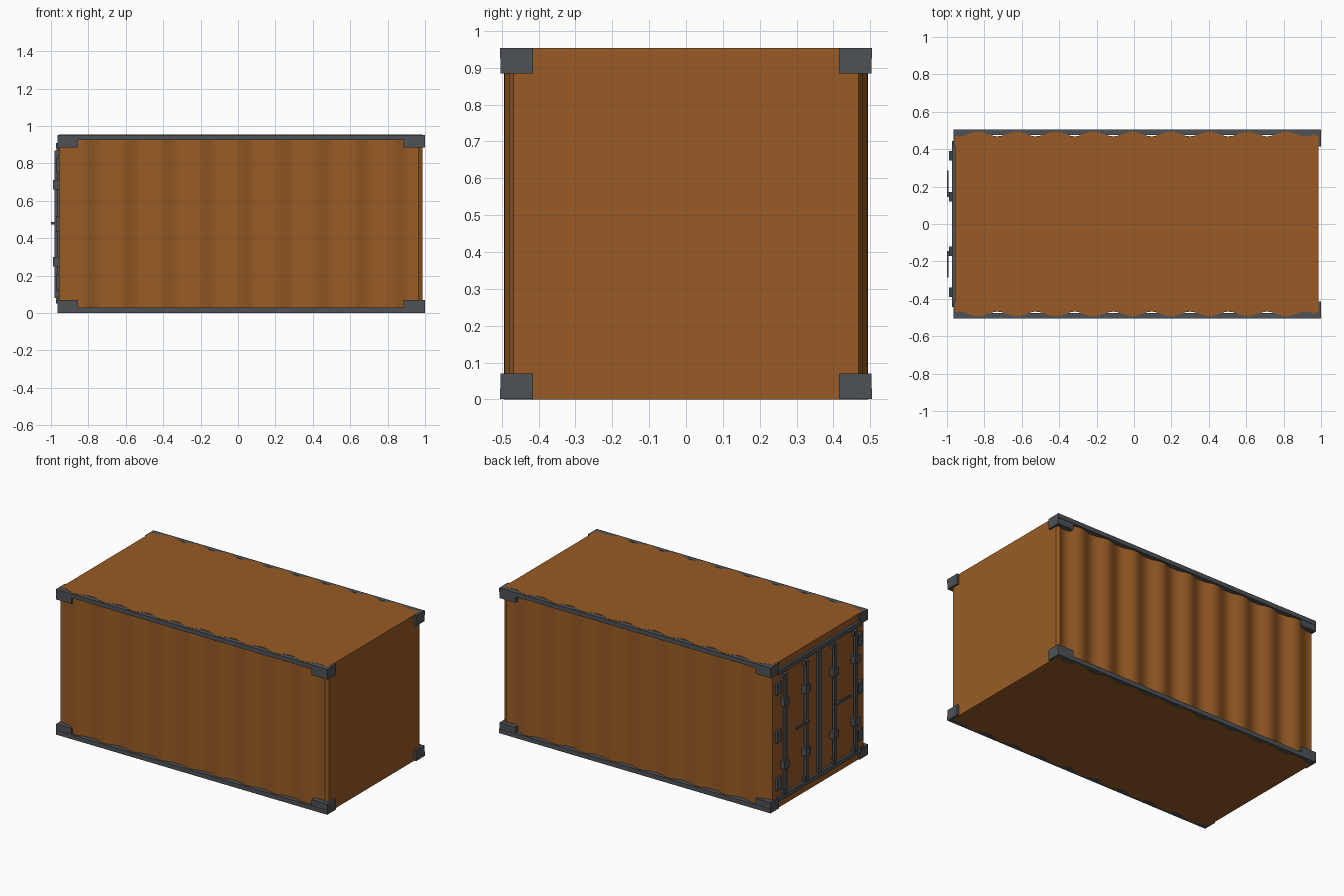
import bpy, bmesh, math
from mathutils import Vector

cube = bpy.data.objects.get("Cube")
if cube:
    bpy.data.objects.remove(cube, do_unlink=True)


def material(name, rgb):
    m = bpy.data.materials.new(name)
    m.use_nodes = True
    m.diffuse_color = (*rgb, 1)
    bsdf = next(n for n in m.node_tree.nodes if n.type == 'BSDF_PRINCIPLED')
    bsdf.inputs["Base Color"].default_value = (*rgb, 1)
    return m


ORANGE = material("rust orange paint", (0.315, 0.105, 0.018))
STEEL = material("dark grey steel", (0.077, 0.084, 0.093))


def add_object(name, bm, mat):
    bmesh.ops.recalc_face_normals(bm, faces=bm.faces)
    mesh = bpy.data.meshes.new(name)
    bm.to_mesh(mesh)
    bm.free()
    mesh.materials.append(mat)
    obj = bpy.data.objects.new(name, mesh)
    bpy.context.collection.objects.link(obj)
    return obj


def box(name, x, y, z, mat=STEEL):
    """Box from (low, high) pairs."""
    bm = bmesh.new()
    bmesh.ops.create_cube(bm, size=1)
    for v in bm.verts:
        v.co = Vector([(a + b) / 2 + c * (b - a) for (a, b), c in zip((x, y, z), v.co)])
    return add_object(name, bm, mat)


def centred(c, size):
    return (c - size / 2, c + size / 2)


HEIGHT, BACK, FAR = 0.954, -0.957, 0.986

# Corrugated body: wavy outline pulled up to the roof
PERIOD, VALLEY = 0.206, -0.73
STEPS = 96


def half_width(x):
    return 0.481 - 0.0125 * math.cos(2 * math.pi * (x - VALLEY) / PERIOD)


xs = [BACK + (FAR - BACK) * i / STEPS for i in range(STEPS + 1)]
outline = [(x, -half_width(x)) for x in xs[:-1]] + [(FAR, -0.468)]
outline += [(x, -y) for x, y in reversed(outline)]
bm = bmesh.new()
base = bm.faces.new([bm.verts.new((x, y, 0)) for x, y in outline])
top = bmesh.ops.extrude_face_region(bm, geom=[base], use_keep_orig=True)["geom"]
bmesh.ops.translate(bm, vec=(0, 0, HEIGHT),
                    verts=[g for g in top if isinstance(g, bmesh.types.BMVert)])
body = add_object("corrugated_body", bm, ORANGE)
bpy.context.view_layer.objects.active = body
body.select_set(True)
bpy.ops.object.shade_smooth_by_angle(angle=math.radians(35))
body.select_set(False)

for side, s in (("left", 1), ("right", -1)):
    # Long edge rails and corner castings
    for level, z_rail, z_block in (("bottom", (0.001, 0.03), (0.001, 0.07)),
                                   ("top", (0.925, 0.953), (0.885, 0.953))):
        box(f"{level}_{side}_rail", (-0.965, 1.0), sorted((s * 0.475, s * 0.505)), z_rail)
        for end, x in (("door_end", (-0.966, -0.855)), ("closed_end", (0.885, 1.0))):
            box(f"{level}_{side}_{end}_corner", x, sorted((s * 0.415, s * 0.503)), z_block)

    # Door hinges
    for i, z in enumerate((0.165, 0.475, 0.79)):
        box(f"{side}_hinge_{i}", (-0.972, BACK + 0.01), centred(s * 0.42, 0.045), centred(z, 0.08))

    # Locking rods with brackets
    for rod, y in (("outer", 0.365), ("inner", 0.145)):
        box(f"{side}_{rod}_lock_rod", (-0.982, -0.966), centred(s * y, 0.022), (0.08, 0.87))
        for i, z in enumerate((0.275, 0.685)):
            box(f"{side}_{rod}_bracket_{i}", (-0.989, BACK + 0.005), centred(s * y, 0.052), centred(z, 0.05))
        for i, z in enumerate((0.1, 0.855)):
            box(f"{side}_{rod}_rod_foot_{i}", (-0.975, BACK + 0.005), centred(s * y, 0.034), centred(z, 0.03))

    # Handle
    box(f"{side}_handle", (-1.0, -0.992), sorted((s * 0.165, s * 0.285)), centred(0.48, 0.014))
    box(f"{side}_handle_stub", (-1.0, -0.97), sorted((s * 0.145, s * 0.172)), centred(0.48, 0.014))

# Door seams and sills
box("door_centre_strip", (-0.971, BACK + 0.005), (-0.016, 0.016), (0.07, 0.89))
box("door_header", (-0.973, BACK + 0.005), (-0.43, 0.43), (0.88, 0.91))
box("door_sill", (-0.973, BACK + 0.005), (-0.43, 0.43), (0.05, 0.078))
